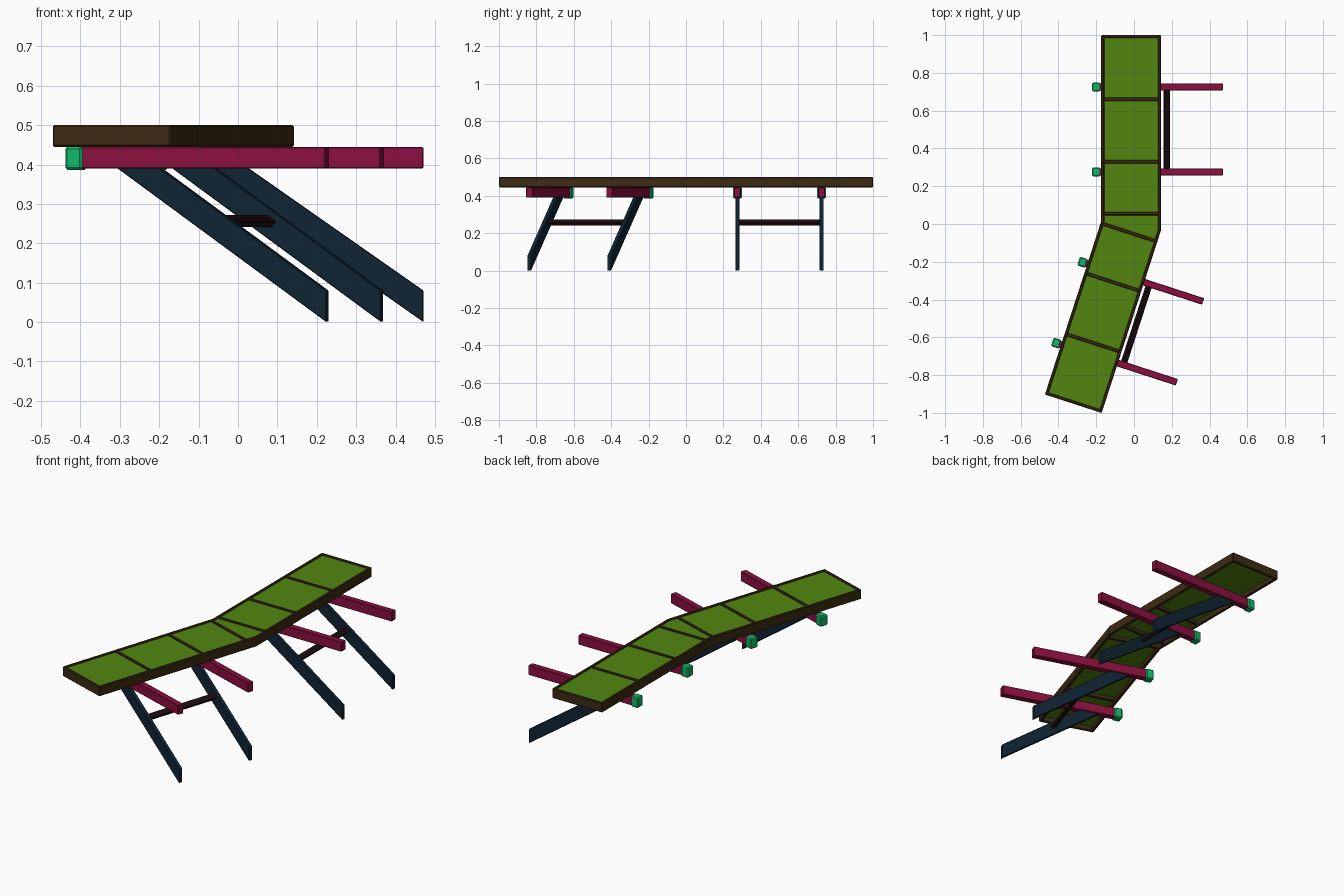
import bpy, bmesh
from math import radians, tan
from mathutils import Matrix, Vector

if "Cube" in bpy.data.objects:
    bpy.data.objects.remove(bpy.data.objects["Cube"])

BEND = radians(18)
PIVOT = Vector((-0.0155, -0.01, 0))
UPPER = Matrix.Translation(PIVOT)
LOWER = UPPER @ Matrix.Rotation(-BEND, 4, 'Z')
HALF, TOP, BOTTOM = 0.158, 0.5, 0.445


def material(name, rgb):
    m = bpy.data.materials.new(name)
    m.diffuse_color = (*rgb, 1)
    m.use_nodes = True
    m.node_tree.nodes["Principled BSDF"].inputs["Base Color"].default_value = m.diffuse_color
    return m


BROWN = material("dark_brown", (0.045, 0.023, 0.006))
GREEN = material("panel_green", (0.085, 0.24, 0.005))
RED = material("crimson", (0.26, 0.005, 0.05))
MINT = material("mint", (0.006, 0.48, 0.14))
NAVY = material("navy", (0.005, 0.018, 0.034))
DARK = material("near_black", (0.013, 0.004, 0.005))


def finish(name, bm, mat, matrix=None, bevel=0.0):
    bmesh.ops.recalc_face_normals(bm, faces=bm.faces)
    me = bpy.data.meshes.new(name)
    bm.to_mesh(me)
    bm.free()
    ob = bpy.data.objects.new(name, me)
    bpy.context.collection.objects.link(ob)
    if matrix:
        ob.matrix_world = matrix
    me.materials.append(mat)
    if bevel:
        mod = ob.modifiers.new("bevel", 'BEVEL')
        mod.width = bevel
        mod.segments = 1
        mod.limit_method = 'ANGLE'
    return ob


def box(name, lo, hi, mat, matrix, bevel=0.0):
    lo, hi = Vector(lo), Vector(hi)
    bm = bmesh.new()
    bmesh.ops.create_cube(bm, size=1)
    bmesh.ops.scale(bm, vec=hi - lo, verts=bm.verts)
    bmesh.ops.translate(bm, vec=(lo + hi) / 2, verts=bm.verts)
    return finish(name, bm, mat, matrix, bevel)


def prism(name, points, offset, mat, matrix=None, bevel=0.0):
    bm = bmesh.new()
    face = bm.faces.new([bm.verts.new(p) for p in points])
    ext = bmesh.ops.extrude_face_region(bm, geom=[face], use_keep_orig=True)
    verts = [g for g in ext["geom"] if isinstance(g, bmesh.types.BMVert)]
    bmesh.ops.translate(bm, vec=offset, verts=verts)
    return finish(name, bm, mat, matrix, bevel)


def outline(inset, z):
    """Bent deck outline, mitred at the pivot."""
    w, m = HALF - inset, (HALF - inset) * tan(BEND / 2)
    up, down = 1.01 - inset, -0.99 + inset
    return [UPPER @ Vector((-w, up, z)), UPPER @ Vector((-w, m, z)),
            LOWER @ Vector((-w, down, z)), LOWER @ Vector((w, down, z)),
            UPPER @ Vector((w, -m, z)), UPPER @ Vector((w, up, z))]


# Deck rim: hollow bent frame
bm = bmesh.new()
rings = [[bm.verts.new(p) for p in outline(i, z)]
         for i, z in ((0, BOTTOM), (0, TOP), (0.016, TOP), (0.016, BOTTOM))]
for a, b in zip(rings, rings[1:] + rings[:1]):
    for i in range(6):
        j = (i + 1) % 6
        bm.faces.new((a[i], a[j], b[j], b[i]))
finish("deck_rim", bm, BROWN, bevel=0.004)

# Green deck panel set just below the rim
prism("deck_panel", outline(0.014, 0.475), (0, 0, 0.018), GREEN)

# Cross slats dividing the deck
for part, matrix, rows in (("upper", UPPER, (0.67, 0.34, 0.065)),
                           ("lower", LOWER, (-0.036, -0.313, -0.651))):
    for n, y in enumerate(rows, 1):
        box(f"{part}_slat_{n}", (-HALF + 0.012, y - 0.009, 0.455),
            (HALF - 0.012, y + 0.009, TOP - 0.001), BROWN, matrix, 0.003)

# Supports: beam, end cap and raking strut, joined in pairs by a crossbar
TIP, SLOPE, UNDER = 0.4865, 0.70, 0.392
for part, matrix, rows in (("upper", UPPER, (0.285, 0.735)),
                           ("lower", LOWER, (-0.7125, -0.2625))):
    for n, y in enumerate(rows, 1):
        box(f"{part}_beam_{n}", (-0.17, y - 0.018, 0.39),
            (TIP, y + 0.018, BOTTOM), RED, matrix, 0.003)
        box(f"{part}_beam_cap_{n}", (-0.207, y - 0.024, 0.386),
            (-0.162, y + 0.024, 0.446), MINT, matrix, 0.006)
        profile = [(TIP, 0), (TIP, 0.08), (TIP - (UNDER - 0.08) / SLOPE, UNDER),
                   (TIP - UNDER / SLOPE, UNDER)]
        prism(f"{part}_strut_{n}", [(x, y - 0.011, z) for x, z in profile],
              (0, 0.022, 0), NAVY, matrix, 0.002)
    mid, length = sum(rows) / 2, rows[1] - rows[0] - 0.016
    tilt = matrix @ Matrix.Translation((0.188, mid, 0.257)) @ Matrix.Rotation(radians(35), 4, 'Y')
    box(f"{part}_crossbar", (-0.016, -length / 2, -0.009),
        (0.016, length / 2, 0.009), DARK, tilt, 0.002)
